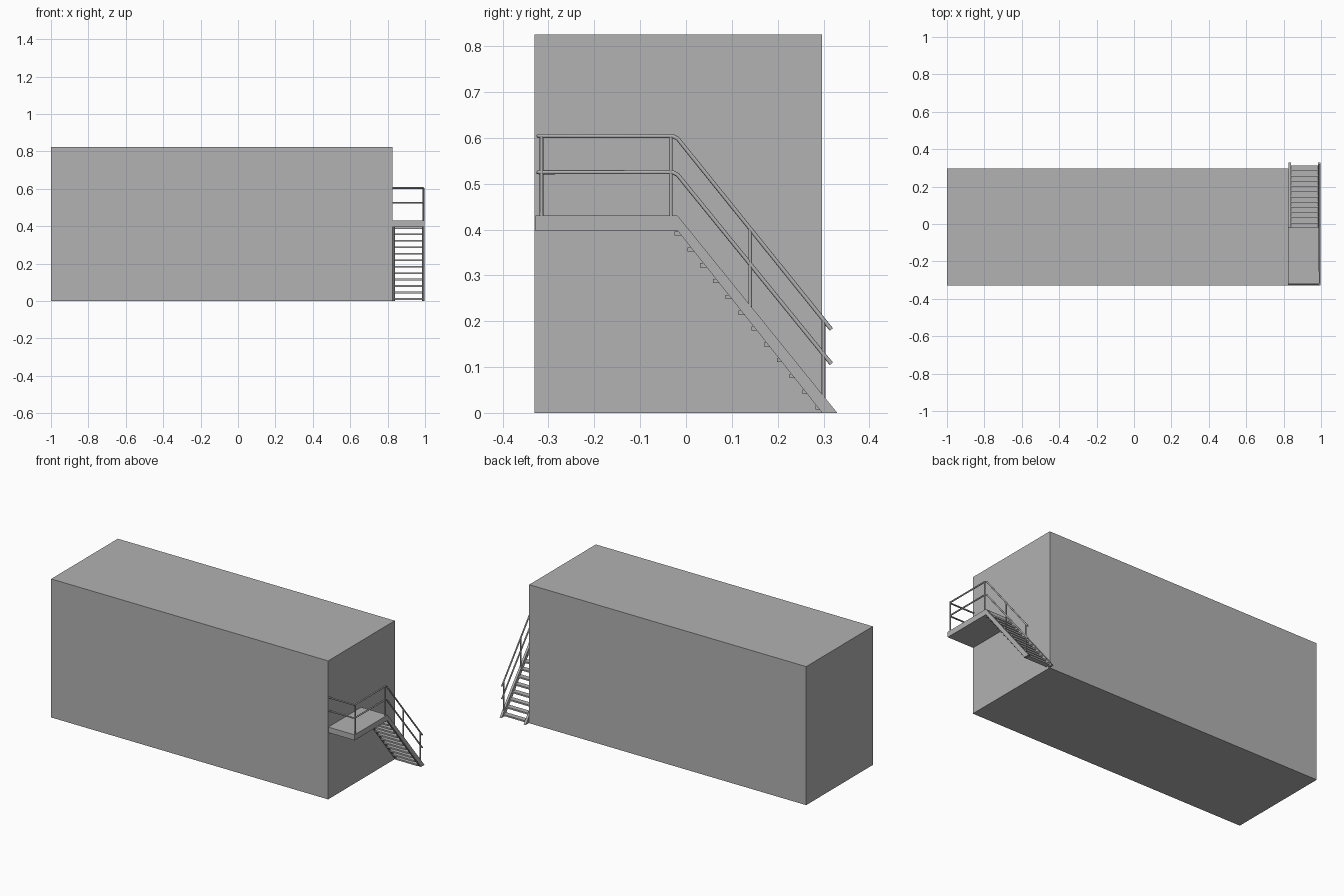
import bpy
import bmesh
from mathutils import Vector

cube = bpy.data.objects.get("Cube")
if cube:
    bpy.data.objects.remove(cube, do_unlink=True)

grey = bpy.data.materials.new("plain grey")
grey.use_nodes = True
GREY = (0.445, 0.445, 0.445, 1)
grey.diffuse_color = GREY
grey.node_tree.nodes["Principled BSDF"].inputs["Base Color"].default_value = GREY


def add_object(name, data):
    obj = bpy.data.objects.new(name, data)
    bpy.context.collection.objects.link(obj)
    data.materials.append(grey)
    return obj


def prism(name, x0, x1, profile):
    """Extrude a (y, z) profile from x0 to x1."""
    bm = bmesh.new()
    face = bm.faces.new([bm.verts.new((x0, y, z)) for y, z in profile])
    ext = bmesh.ops.extrude_face_region(bm, geom=[face])
    verts = [v for v in ext["geom"] if isinstance(v, bmesh.types.BMVert)]
    bmesh.ops.translate(bm, verts=verts, vec=Vector((x1 - x0, 0, 0)))
    bmesh.ops.recalc_face_normals(bm, faces=bm.faces)
    mesh = bpy.data.meshes.new(name)
    bm.to_mesh(mesh)
    bm.free()
    return add_object(name, mesh)


def box(name, x0, x1, y0, y1, z0, z1):
    return prism(name, x0, x1, [(y0, z0), (y1, z0), (y1, z1), (y0, z1)])


def tube(name, points, radius):
    curve = bpy.data.curves.new(name, "CURVE")
    curve.dimensions = "3D"
    curve.bevel_depth = radius
    curve.bevel_resolution = 2
    curve.use_fill_caps = True
    spline = curve.splines.new("POLY")
    spline.points.add(len(points) - 1)
    for p, co in zip(spline.points, points):
        p.co = (*co, 1)
    return add_object(name, curve)


WALL, OUTER = 0.825, 0.998
DECK_TOP, DECK_EDGE, FOOT = 0.43, -0.018, 0.33
RUN = (FOOT - DECK_EDGE) / DECK_TOP
RAIL_X, RAIL_FRONT = 0.992, -0.322

# Main container body and the landing on its end
box("container_body", -1, WALL, -0.33, 0.297, 0, 0.825)
box("landing", WALL, OUTER, -0.328, DECK_EDGE, 0.397, DECK_TOP)

# Sloping side boards of the stair
stringer = [(DECK_EDGE, DECK_TOP), (FOOT, 0), (0.297, 0), (DECK_EDGE, 0.397)]
prism("inner_stringer", 0.827, 0.84, stringer)
prism("outer_stringer", 0.985, OUTER, stringer)

# Treads
for i in range(1, 13):
    top = DECK_TOP - i * 0.0345
    nose = DECK_EDGE + (DECK_TOP - top) * RUN - 0.004
    box(f"tread_{i}", 0.838, 0.987, nose - 0.031, nose, top - 0.009, top)

# Hand rail and middle rail, running along the landing and down the stair
for name, z, end in (("hand_rail", 0.604, 0.182), ("middle_rail", 0.525, 0.107)):
    tube(name, [(WALL, RAIL_FRONT, z), (RAIL_X - 0.006, RAIL_FRONT, z),
                (RAIL_X, RAIL_FRONT + 0.006, z), (RAIL_X, -0.03, z),
                (RAIL_X, -0.018, z - 0.006), (RAIL_X, 0.317, end)], 0.0045)

# Posts under the rails
for i, (y, low, high) in enumerate([(-0.315, 0.425, 0.604), (-0.033, 0.425, 0.604),
                                    (0.14, 0.23, 0.4), (0.3, 0.03, 0.2)], 1):
    tube(f"rail_post_{i}", [(RAIL_X, y, low), (RAIL_X, y, high)], 0.004)
